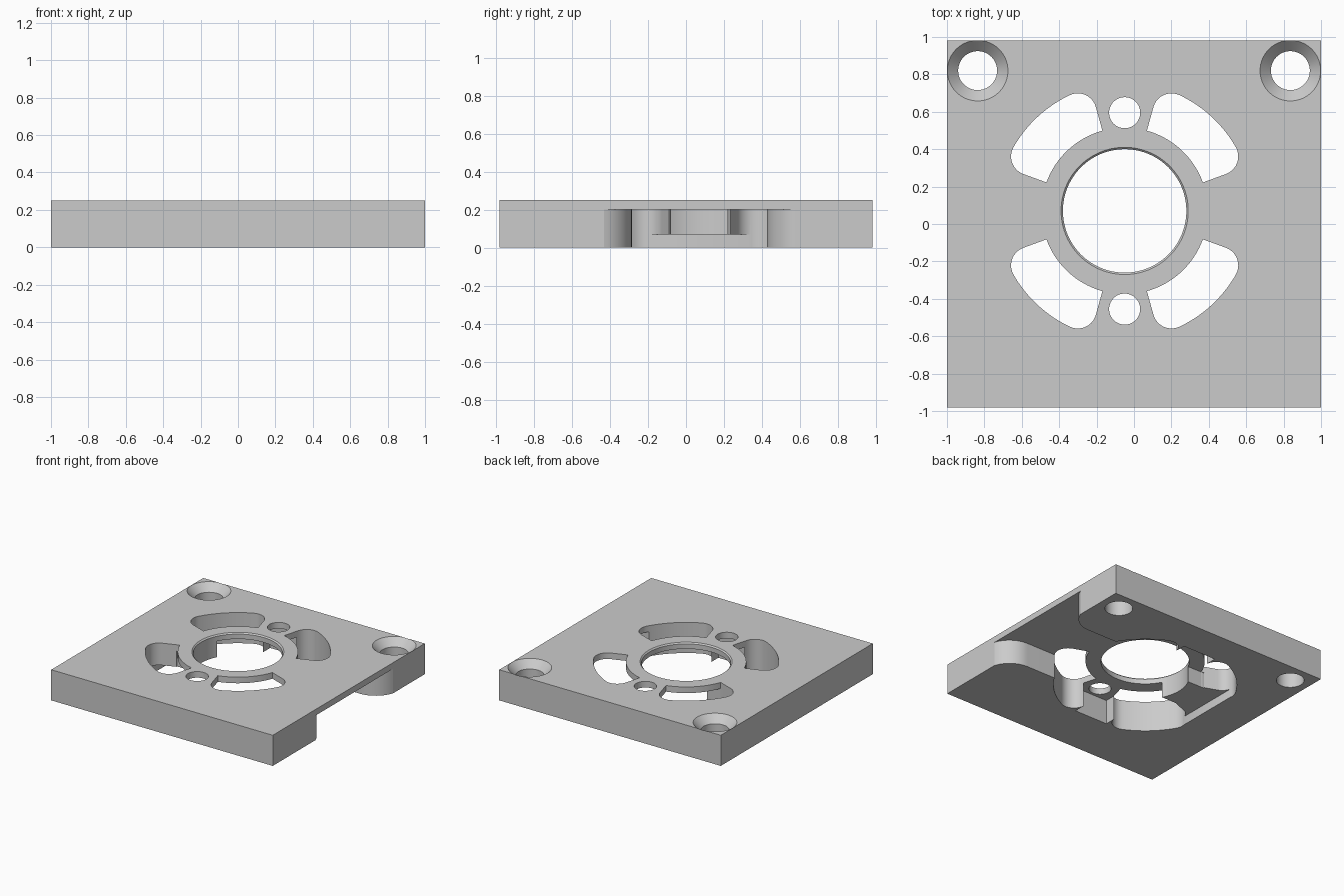
import bpy, bmesh
from math import sin, cos, asin, radians, degrees

cube = bpy.data.objects.get("Cube")
if cube:
    bpy.data.objects.remove(cube)

CX, CY = -0.05, 0.07                 # centre of the bore
LOW, STEP, FLOOR, TOP = -0.1, 0.07, 0.2, 0.25

grey = bpy.data.materials.new("plain grey")
grey.use_nodes = True
colour = (0.6, 0.6, 0.6, 1)
grey.diffuse_color = colour
grey.node_tree.nodes["Principled BSDF"].inputs["Base Color"].default_value = colour


def arc(cx, cy, r, a0, a1, n=24):
    steps = [radians(a0 + (a1 - a0) * i / n) for i in range(n + 1)]
    return [(cx + r * cos(a), cy + r * sin(a)) for a in steps]


def solid(name, loops):
    """Loft matching outlines, each given as (outline, height), and cap the ends."""
    bm = bmesh.new()
    rings = [[bm.verts.new((x, y, z)) for x, y in pts] for pts, z in loops]
    bm.faces.new(rings[0])
    bm.faces.new(rings[-1])
    n = len(rings[0])
    for a, b in zip(rings, rings[1:]):
        for i in range(n):
            j = (i + 1) % n
            bm.faces.new((a[i], a[j], b[j], b[i]))
    bmesh.ops.recalc_face_normals(bm, faces=bm.faces)
    mesh = bpy.data.meshes.new(name)
    bm.to_mesh(mesh)
    bm.free()
    mesh.materials.append(grey)
    obj = bpy.data.objects.new(name, mesh)
    bpy.context.collection.objects.link(obj)
    return obj


def rect(x0, x1, y0, y1):
    return [(x0, y0), (x1, y0), (x1, y1), (x0, y1)]


plate = solid("mounting_plate", [(rect(-1, 1, -0.98, 0.98), 0), (rect(-1, 1, -0.98, 0.98), TOP)])


def cut(loops):
    """Subtract a lofted shape from the plate."""
    cutter = solid("cutter", loops)
    cutter.hide_render = True
    mod = plate.modifiers.new("cut", "BOOLEAN")
    mod.object, mod.operation, mod.solver = cutter, "DIFFERENCE", "EXACT"
    bpy.context.view_layer.objects.active = plate
    bpy.ops.object.modifier_apply(modifier=mod.name)
    bpy.data.objects.remove(cutter)


def cut_flat(pts, top):
    """Cut an outline given relative to the bore, from below up to a height."""
    pts = [(CX + x, CY + y) for x, y in pts]
    cut([(pts, LOW), (pts, top)])


def circle(x, y, r):
    return arc(x, y, r, 0, 357.5, 143)


# Underside pocket around the bore, leaving a raised wedge on one side
cut_flat(arc(0, 0, 0.47, -161, 161, 64) + [(-0.2, 0.15), (-0.2, -0.15)], FLOOR)
cut_flat(rect(-0.15, 0.15, -0.63, 0.63), FLOOR)
cut_flat(rect(-0.605, -0.15, -0.29, 0.29), STEP)

# Side channel with a flared mouth
HALF, R = 0.355, 0.21
flare = arc(0.85, HALF + R, R, -90, -18, 16)
side = [(0, HALF)] + flare + [(1.2, 0.5)]
cut_flat([(x, -y) for x, y in side] + side[::-1], FLOOR)

# Four curved slots with rounded outer corners
r_in, r_out, fil, a0, a1 = 0.445, 0.685, 0.1, 20, 74.5
rc = r_out - fil
turn = degrees(asin(fil / rc))


def at(r, a):
    return r * cos(radians(a)), r * sin(radians(a))


slot = arc(0, 0, r_in, a1, a0)
slot += arc(*at(rc, a0 + turn), fil, a0 - 90, a0 + turn, 10)
slot += arc(0, 0, r_out, a0 + turn, a1 - turn)[1:-1]
slot += arc(*at(rc, a1 - turn), fil, a1 - turn, a1 + 90, 10)
for sx in (-1, 1):
    for sy in (-1, 1):
        cut_flat([(sx * x, sy * y) for x, y in slot], 0.4)

# Central bore with a fine chamfer, and two small holes
rim = [(circle(CX, CY, r), z) for r, z in ((0.33, LOW), (0.33, 0.24), (0.34, TOP), (0.34, 0.4))]
cut(rim)
for y in (-0.525, 0.525):
    cut_flat(circle(0, y, 0.083), 0.4)

# Countersunk screw holes in the back corners
for x in (-0.836, 0.836):
    cut([(circle(x, 0.82, r), z) for r, z in ((0.104, LOW), (0.104, 0.19), (0.162, TOP), (0.162, 0.4))])

bpy.ops.object.select_all(action="DESELECT")
plate.select_set(True)
bpy.context.view_layer.objects.active = plate
bpy.ops.object.shade_smooth_by_angle(angle=radians(25))
